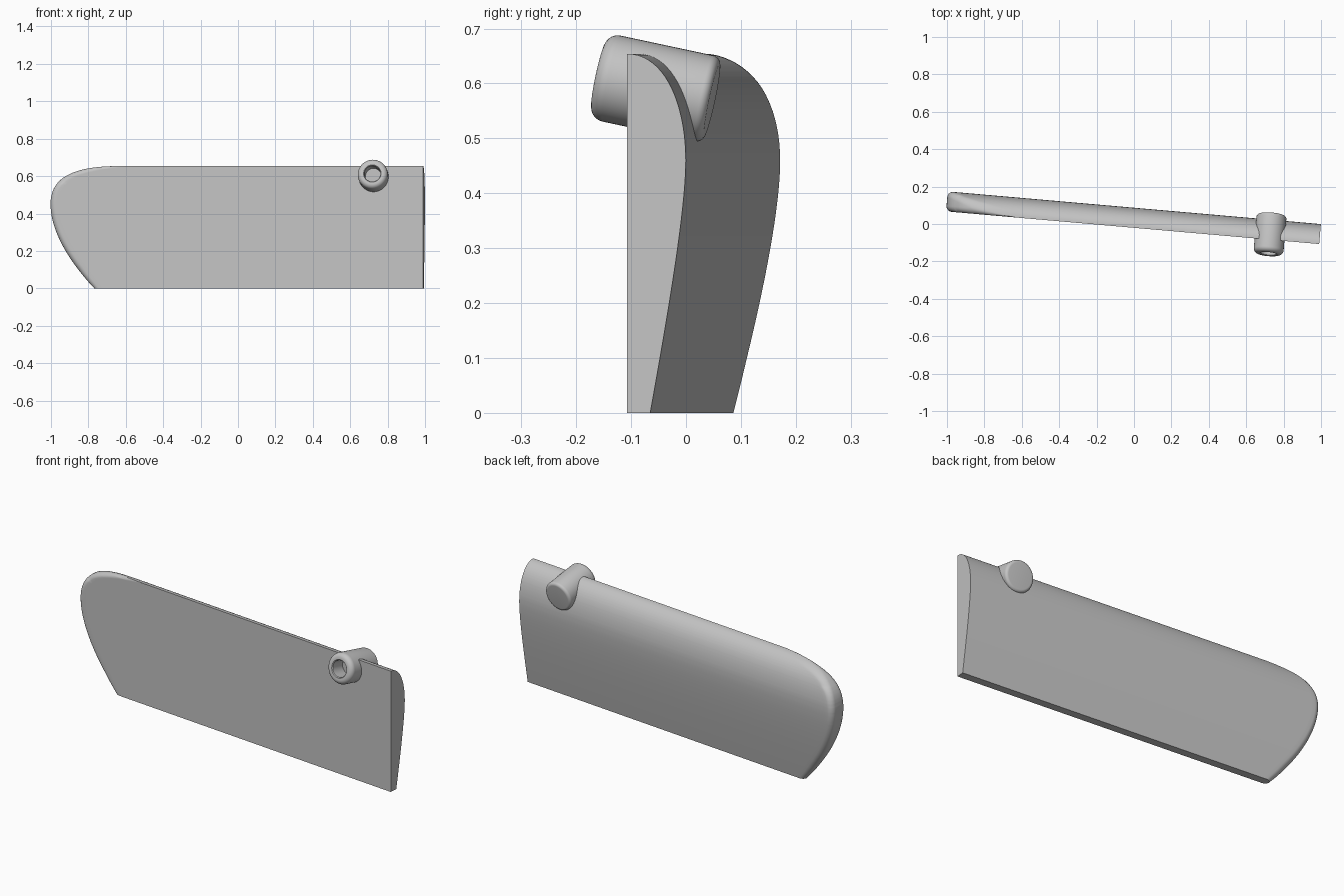
import bpy, bmesh
from math import sin, cos, pi, radians, sqrt
from mathutils import Vector
from mathutils.geometry import interpolate_bezier

cube = bpy.data.objects.get("Cube")
if cube:
    bpy.data.objects.remove(cube, do_unlink=True)

grey = bpy.data.materials.new("plain grey")
grey.use_nodes = True
grey.diffuse_color = (0.55, 0.55, 0.55, 1)
grey.node_tree.nodes["Principled BSDF"].inputs["Base Color"].default_value = grey.diffuse_color

YAW = radians(5)      # sweep of the blade
PITCH = radians(12)   # droop of the socket


def finish(bm, name):
    """Turn a bmesh into a smooth-shaded object with crisp edges."""
    bmesh.ops.remove_doubles(bm, verts=bm.verts, dist=1e-5)
    bmesh.ops.dissolve_degenerate(bm, edges=bm.edges, dist=1e-5)
    bmesh.ops.recalc_face_normals(bm, faces=bm.faces)
    mesh = bpy.data.meshes.new(name)
    bm.to_mesh(mesh)
    bm.free()
    mesh.materials.append(grey)
    obj = bpy.data.objects.new(name, mesh)
    bpy.context.collection.objects.link(obj)
    bpy.ops.object.select_all(action='DESELECT')
    obj.select_set(True)
    bpy.context.view_layer.objects.active = obj
    bpy.ops.object.shade_smooth_by_angle(angle=radians(32))
    return obj


def curve(*segments, steps=20):
    """Sample joined Bezier segments as (value, height) pairs, rising."""
    pts = []
    for seg in segments:
        pts += interpolate_bezier(*[Vector((v, z, 0)) for v, z in seg], steps)[bool(pts):]
    return [(p.x, p.y) for p in pts]


def at(samples, z):
    """Value and slope of a sampled curve at height z."""
    for (v0, z0), (v1, z1) in zip(samples, samples[1:]):
        if z <= z1 + 1e-9:
            slope = (v1 - v0) / max(z1 - z0, 1e-6)
            return v0 + slope * (z - z0), slope
    return samples[-1][0], 0


def arc(cu, cv, ru, rv, start, end, n=7):
    return [(cu + ru * cos(a), cv + rv * sin(a))
            for a in (start + (end - start) * i / n for i in range(n + 1))]


# Blade: horizontal slices with a rounded tip, lofted from bottom to top
TOP = 0.654
tip = curve([(-0.765, 0), (-0.89, 0.13), (-1, 0.3), (-1, 0.45)],
            [(-1, 0.45), (-1, 0.6), (-0.87, TOP), (-0.62, TOP)])
back = curve([(0.042, 0), (0.082, 0.22), (0.107, 0.38), (0.107, 0.46)],
             [(0.107, 0.46), (0.107, 0.565), (0.067, TOP), (0, TOP)])
levels = []
for z in sorted(z for _, z in tip + back):
    if not levels or z - levels[-1] > 0.0004:
        levels.append(z)
levels[-1] = TOP

bm = bmesh.new()
rings = []
for z in levels:
    thick = 0 if z == TOP else at(back, z)[0]
    x, slope = at(tip, z)
    u = (x - 0.995) / cos(YAW)
    r = min(0.03, thick / 2)
    ru = min(r * sqrt(1 + slope * slope), 0.12)
    c = u + ru
    outline = [(0, 0), (c + 0.02, 0)]
    outline += arc(c, r, ru, r, 1.5 * pi, pi)
    outline += arc(c, thick - r, ru, r, pi, 0.5 * pi)
    outline += [(c + 0.02, thick), (0, thick)]
    rings.append([bm.verts.new((p, q, z)) for p, q in outline])
bm.faces.new(rings[0])
for low, high in zip(rings, rings[1:]):
    n = len(low)
    for i in range(n):
        j = (i + 1) % n
        bm.faces.new((low[i], low[j], high[j], high[i]))
blade = finish(bm, "blade")
blade.location = (0.99, -0.107, 0)
blade.rotation_euler.z = -YAW

# Socket: turned barrel with rounded rims and a blind hole in front
R, LENGTH, HOLE, DEPTH = 0.08, 0.213, 0.043, 0.12
FRONT, REAR = 0.025, 0.015
profile = [(0, DEPTH), (HOLE, DEPTH), (HOLE, 0.004), (HOLE + 0.004, 0)]
profile += arc(R - FRONT, FRONT, FRONT, FRONT, -pi / 2, 0)
profile += arc(R - REAR, LENGTH - REAR, REAR, REAR, 0, pi / 2)
profile += [(0, LENGTH)]
bm = bmesh.new()
verts = [bm.verts.new((r, 0, h)) for r, h in profile]
edges = [bm.edges.new(pair) for pair in zip(verts, verts[1:])]
bmesh.ops.spin(bm, geom=verts + edges, cent=(0, 0, 0), axis=(0, 0, 1),
               angle=2 * pi, steps=48, use_merge=False)
socket = finish(bm, "socket")
axis = Vector((sin(YAW) * cos(PITCH), cos(YAW) * cos(PITCH), -sin(PITCH)))
socket.rotation_euler = axis.to_track_quat('Z', 'Y').to_euler()
socket.location = (0.718, -0.16, 0.614)
